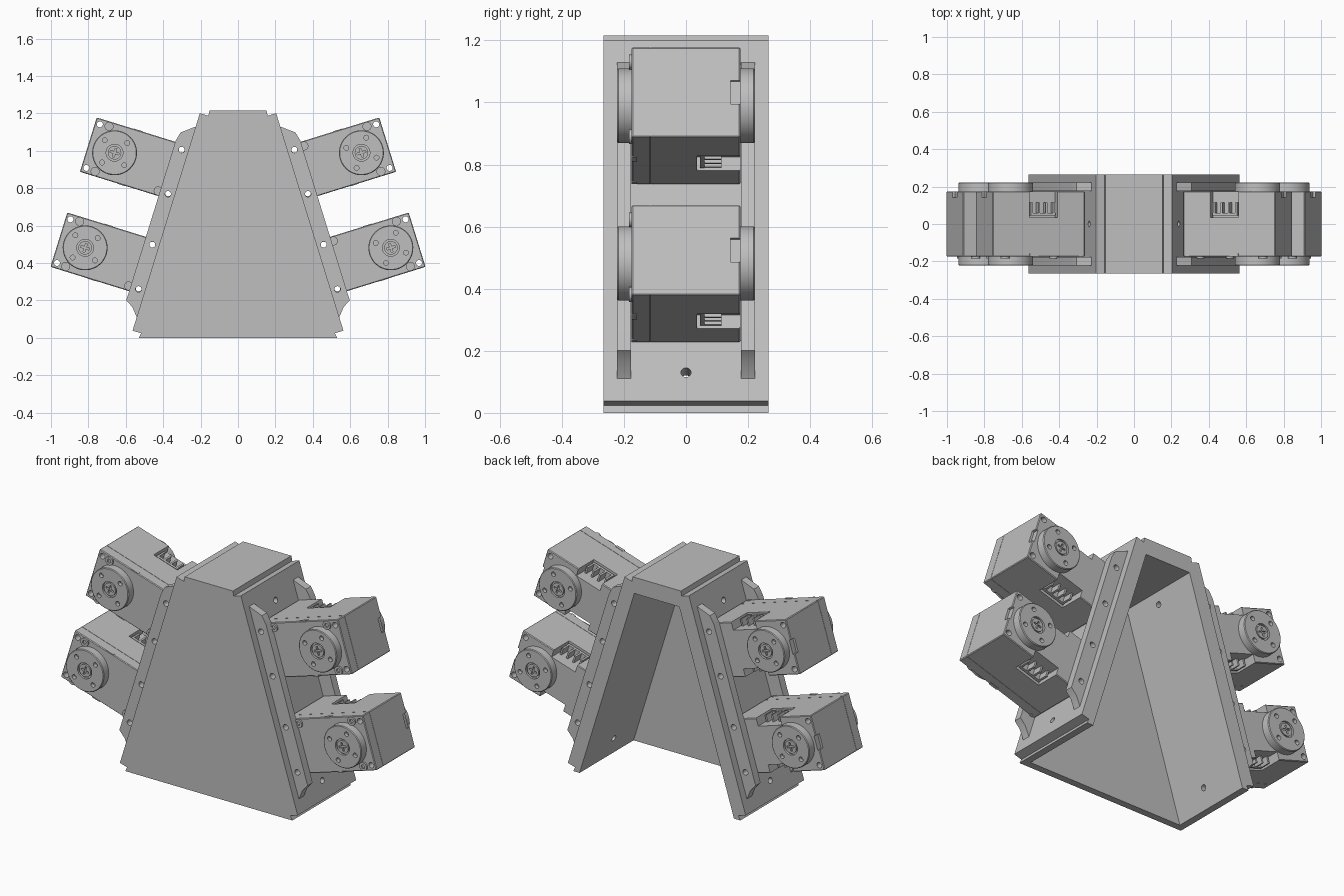
import bpy, bmesh, math
from mathutils import Matrix

TILT = math.radians(17.2)
S, C = math.sin(TILT), math.cos(TILT)

cube = bpy.data.objects.get("Cube")
if cube:
    bpy.data.objects.remove(cube)

grey = bpy.data.materials.new("light grey plastic")
grey.use_nodes = True
grey.diffuse_color = (0.52, 0.52, 0.52, 1)
grey.node_tree.nodes["Principled BSDF"].inputs["Base Color"].default_value = (0.52, 0.52, 0.52, 1)


def slope(u, v):
    """Point at distance u along the wall normal and v up the wall."""
    return (u * C - v * S, u * S + v * C)


def make(name, bm):
    bmesh.ops.recalc_face_normals(bm, faces=bm.faces)
    mesh = bpy.data.meshes.new(name)
    bm.to_mesh(mesh)
    bm.free()
    mesh.materials.append(grey)
    obj = bpy.data.objects.new(name, mesh)
    bpy.context.collection.objects.link(obj)
    return obj


def add_prism(bm, points, y0, y1):
    front = [bm.verts.new((x, y0, z)) for x, z in points]
    back = [bm.verts.new((x, y1, z)) for x, z in points]
    bm.faces.new(front)
    bm.faces.new(back[::-1])
    for i in range(len(points)):
        j = (i + 1) % len(points)
        bm.faces.new((front[i], back[i], back[j], front[j]))


def add_box(bm, x0, x1, y0, y1, z0, z1):
    add_prism(bm, [(x0, z0), (x1, z0), (x1, z1), (x0, z1)], y0, y1)


def add_cyl(bm, x, z, r, y0, y1, sides=24):
    ring = [(x + r * math.cos(math.tau * i / sides), z + r * math.sin(math.tau * i / sides))
            for i in range(sides)]
    add_prism(bm, ring, y0, y1)


def cut(obj, bm):
    """Subtract the solids in bm and bake the result."""
    cutter = make("cutter", bm)
    mod = obj.modifiers.new("cut", 'BOOLEAN')
    mod.operation, mod.solver, mod.object = 'DIFFERENCE', 'EXACT', cutter
    bake(obj)
    bpy.data.objects.remove(cutter)


def bake(obj):
    deps = bpy.context.evaluated_depsgraph_get()
    mesh = bpy.data.meshes.new_from_object(obj.evaluated_get(deps))
    obj.modifiers.clear()
    obj.data = mesh


def smooth(obj):
    obj.data.shade_smooth()
    obj.data.set_sharp_from_angle(angle=math.radians(30))


# Housing: A-shaped shell with stepped edges, open at the back and underneath
WALL, STEP, INNER, FOOT, HEAD = 0.55, 0.502, 0.468, -0.13, 1.087
half = [(0.53, 0), slope(STEP, FOOT), slope(WALL, FOOT),
        slope(WALL, HEAD), slope(STEP, HEAD), (0.153, 1.215)]
bm = bmesh.new()
add_prism(bm, half + [(-x, z) for x, z in reversed(half)], -0.265, 0.265)
housing = make("housing", bm)
bm = bmesh.new()
inside = [((INNER - S * z) / C, z) for z in (-0.1, 1.122)]
add_prism(bm, inside + [(-x, z) for x, z in reversed(inside)], -0.225, 0.4)
cut(housing, bm)

# Bolt holes near the ends of each sloping wall
bm = bmesh.new()
for side in (-1, 1):
    for v in (-0.034, 0.965):
        x, z = slope(0.51, v)
        turn = Matrix.Rotation(-side * TILT, 4, 'Y') @ Matrix.Rotation(math.pi / 2, 4, 'Y')
        bmesh.ops.create_cone(bm, cap_ends=True, segments=24, radius1=0.016, radius2=0.016,
                              depth=0.15, matrix=Matrix.Translation((side * x, 0, z)) @ turn)
cut(housing, bm)
smooth(housing)

# Mounting rails: front and back on both walls
HOLE_U, HOLE_V = 0.585, (0.091, 0.341, 0.624, 0.871)
profile = [slope(*p) for p in ((WALL, -0.055), (0.588, -0.01), (0.63, 0.015),
                               (0.63, 0.909), (0.618, 0.958), (WALL, 1.012))]
for side, side_name in ((1, "left"), (-1, "right")):
    for y0, y1, end in ((-0.222, -0.177, "front"), (0.177, 0.222, "back")):
        bm = bmesh.new()
        add_prism(bm, [(side * x, z) for x, z in profile], y0, y1)
        rail = make(f"{side_name}_{end}_rail", bm)
        bm = bmesh.new()
        for v in HOLE_V:
            x, z = slope(HOLE_U, v)
            add_cyl(bm, side * x, z, 0.016, -0.3, 0.3)
        cut(rail, bm)
        smooth(rail)

# Motor body, with its origin on the output axle: x outward, y across, z along the wall
IN, OUT, H, D, SEAM = -0.368, 0.147, 0.152, 0.175, -0.115
bm = bmesh.new()
add_box(bm, IN, OUT, -D, D, -H, H)
body = make("motor_body", bm)
bevel = body.modifiers.new("bevel", 'BEVEL')
bevel.width, bevel.segments = 0.004, 1
bake(body)
bm = bmesh.new()
for x in (-0.338, 0.12):
    for z in (-0.122, 0.122):
        add_cyl(bm, x, z, 0.016, -0.3, 0.3)
cut(body, bm)

# Case seam, cable sockets open to the back, and end slot
bm = bmesh.new()
for sign in (-1, 1):
    lo, hi = sorted((sign * (H - 0.003), sign * 0.2))
    add_box(bm, IN - 0.02, OUT + 0.02, SEAM - 0.001, SEAM + 0.001, lo, hi)
    lo, hi = sorted((sign * (H - 0.045), sign * 0.2))
    add_box(bm, -0.215, -0.058, 0.035, 0.3, lo, hi)
cut(body, bm)
bm = bmesh.new()
add_box(bm, OUT - 0.003, 0.2, SEAM - 0.001, SEAM + 0.001, -H, H)
add_box(bm, OUT - 0.012, 0.2, 0.143, 0.2, -0.04, 0.04)
cut(body, bm)
smooth(body)

# Cable connectors: a comb of pins in each socket
bm = bmesh.new()
for sign in (-1, 1):
    lo, hi = sorted((sign * (H - 0.046), sign * (H - 0.006)))
    add_box(bm, -0.205, -0.068, 0.045, 0.06, lo, hi)
    for i in range(4):
        x = -0.203 + i * 0.0413
        add_box(bm, x, x + 0.010, 0.06, 0.115, lo, hi)
    # Case clips on the long faces
    lo, hi = sorted((sign * (H - 0.002), sign * (H + 0.002)))
    add_box(bm, -0.11, -0.06, -D, -0.158, lo, hi)
    add_box(bm, -0.355, -0.335, -D, -0.158, lo, hi)
connector = make("motor_connectors", bm)

# Output discs with drilled faces, on both ends of the axle
bm = bmesh.new()
for sign in (-1, 1):
    add_cyl(bm, 0, 0, 0.12, *sorted((sign * 0.17, sign * 0.222)), 48)
discs = make("motor_discs", bm)
bevel = discs.modifiers.new("bevel", 'BEVEL')
bevel.width, bevel.segments, bevel.angle_limit = 0.004, 1, math.radians(40)
bake(discs)
bm = bmesh.new()
for sign in (-1, 1):
    add_cyl(bm, 0, 0, 0.045, *sorted((sign * 0.21, sign * 0.3)), 32)
    for k in range(4):
        a = math.radians(55 + 90 * k)
        add_cyl(bm, 0.085 * math.cos(a), 0.085 * math.sin(a), 0.013, *sorted((sign * 0.2, sign * 0.3)), 16)
cut(discs, bm)
smooth(discs)

# Cross-head axle screws and hex-socket case screws
CASE_SCREWS = ((0.07, 0.126), (0.07, -0.126), (-0.283, 0.126))
bm = bmesh.new()
for sign in (-1, 1):
    add_cyl(bm, 0, 0, 0.036, *sorted((sign * 0.2, sign * 0.22)), 24)
for x, z in CASE_SCREWS:
    add_cyl(bm, x, z, 0.024, -0.184, -0.17, 20)
screws = make("motor_screws", bm)
for w, h in ((0.024, 0.005), (0.005, 0.024)):
    bm = bmesh.new()
    for sign in (-1, 1):
        add_box(bm, -w, w, *sorted((sign * 0.207, sign * 0.3)), -h, h)
    cut(screws, bm)
bm = bmesh.new()
for x, z in CASE_SCREWS:
    add_cyl(bm, x, z, 0.012, -0.3, -0.176, 6)
cut(screws, bm)
smooth(screws)

# Four motors: the right-hand pair is turned about the y axis
parts = (body, connector, discs, screws)
for level, v in (("upper", 0.75), ("lower", 0.218)):
    x, z = slope(0.923, v)
    for side, side_name, angle in ((1, "left", -TILT), (-1, "right", math.pi + TILT)):
        place = Matrix.Translation((side * x, 0, z)) @ Matrix.Rotation(angle, 4, 'Y')
        for part in parts:
            obj = bpy.data.objects.new(f"{level}_{side_name}_{part.name}", part.data)
            obj.matrix_world = place
            bpy.context.collection.objects.link(obj)
for part in parts:
    bpy.data.objects.remove(part)
